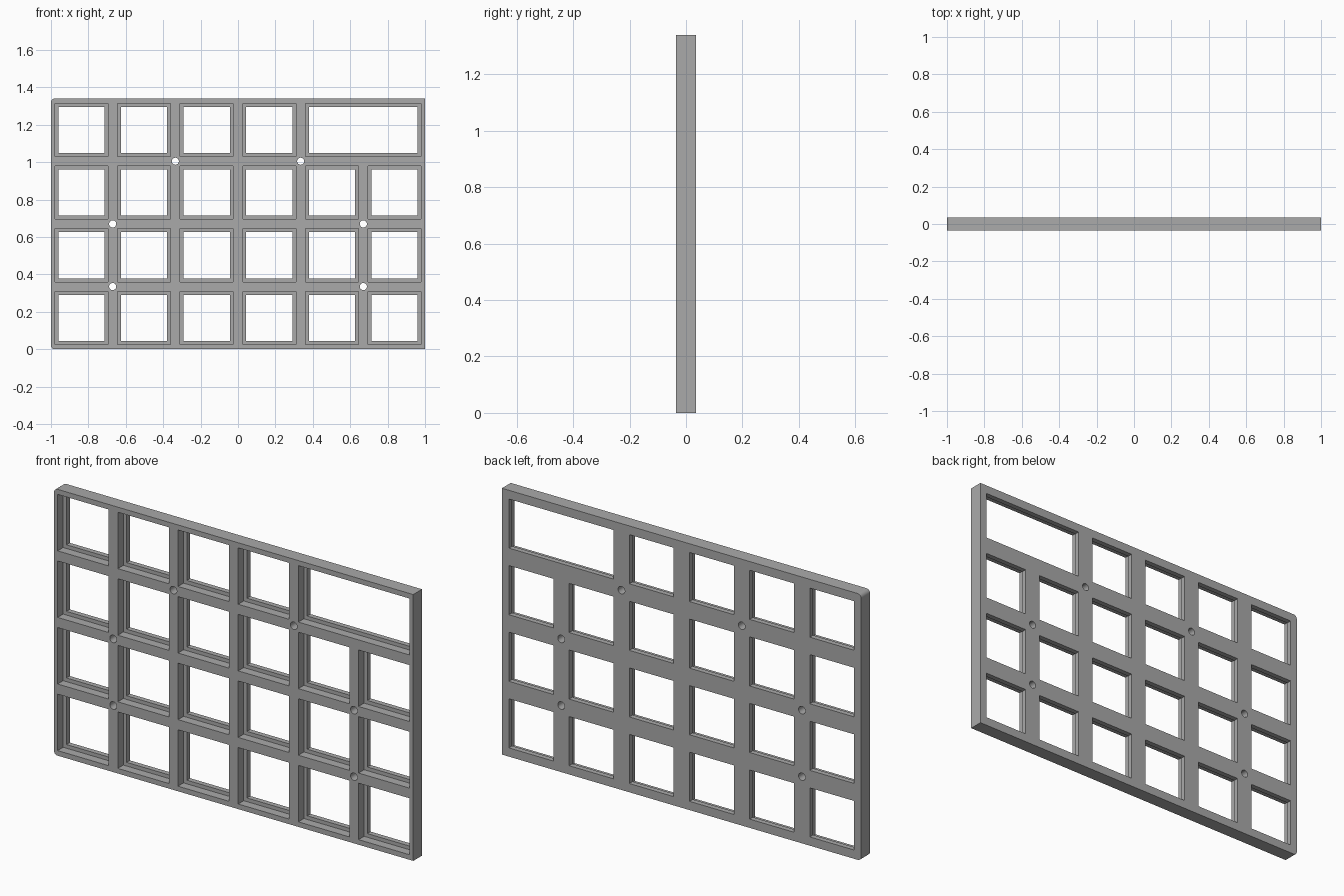
import bpy
import bmesh
from mathutils import Matrix, Vector

cube = bpy.data.objects.get("Cube")
if cube:
    bpy.data.objects.remove(cube, do_unlink=True)

PITCH, DEPTH, LIP = 0.335, 0.07, 0.026
WIDTH, HEIGHT = 2.0, 1.34
POCKET, OPENING = 0.284, 0.247
HOLE_RADIUS = 0.019
COLS, ROWS = 6, 4


def add_box(bm, centre, size):
    matrix = Matrix.Translation(centre) @ Matrix.Diagonal(Vector((*size, 1)))
    return bmesh.ops.create_cube(bm, size=1, matrix=matrix)["verts"]


def make_object(name, bm):
    mesh = bpy.data.meshes.new(name)
    bm.to_mesh(mesh)
    bm.free()
    obj = bpy.data.objects.new(name, mesh)
    bpy.context.collection.objects.link(obj)
    return obj


# Key cells as (x, z, extra width); the top right cell is double width
cells = []
for row in range(ROWS):
    z = HEIGHT / 2 + (row - (ROWS - 1) / 2) * PITCH
    for col in range(COLS):
        x = (col - (COLS - 1) / 2) * PITCH
        if row < ROWS - 1 or col < COLS - 2:
            cells.append((x, z, 0))
cells.append((2 * PITCH, z, PITCH))

# Slab with the two corners on one end rounded
bm = bmesh.new()
add_box(bm, (0, 0, HEIGHT / 2), (WIDTH, DEPTH, HEIGHT))
corners = [e for e in bm.edges if all(v.co.x < 0 for v in e.verts)
           and abs(e.verts[0].co.y - e.verts[1].co.y) > DEPTH / 2]
bmesh.ops.bevel(bm, geom=corners, offset=0.02, segments=6, profile=0.5,
                affect='EDGES')
plate = make_object("switch_plate", bm)

# Wide pockets open to the front, leaving a thin lip at the back
bm = bmesh.new()
for x, z, extra in cells:
    add_box(bm, (x, -LIP - DEPTH / 2 + DEPTH / 2, z),
            (POCKET + extra, DEPTH, POCKET))
pockets = make_object("pocket_cutter", bm)

# Narrower openings through the lip, and the round screw holes
bm = bmesh.new()
for x, z, extra in cells:
    add_box(bm, (x, 0, z), (OPENING + extra, DEPTH * 2, OPENING))
turn = Matrix.Rotation(1.570796, 4, 'X')
for side in (-1, 1):
    for col, row in ((1, 1), (2, 0), (2, -1)):
        spot = (side * col * PITCH, 0, HEIGHT / 2 + row * PITCH)
        bmesh.ops.create_cone(bm, cap_ends=True, segments=24,
                              radius1=HOLE_RADIUS, radius2=HOLE_RADIUS,
                              depth=DEPTH * 2,
                              matrix=Matrix.Translation(spot) @ turn)
openings = make_object("opening_cutter", bm)

# Cut and discard the cutters
bpy.ops.object.select_all(action='DESELECT')
bpy.context.view_layer.objects.active = plate
plate.select_set(True)
for cutter in (pockets, openings):
    cutter.hide_render = True
    mod = plate.modifiers.new("cut", 'BOOLEAN')
    mod.operation = 'DIFFERENCE'
    mod.solver = 'EXACT'
    mod.object = cutter
    bpy.ops.object.modifier_apply(modifier=mod.name)
    bpy.data.objects.remove(cutter, do_unlink=True)

# Single grey finish
grey = bpy.data.materials.new("plain_grey")
grey.use_nodes = True
colour = (0.4, 0.4, 0.4, 1)
grey.diffuse_color = colour
grey.node_tree.nodes["Principled BSDF"].inputs["Base Color"].default_value = colour
plate.data.materials.clear()
plate.data.materials.append(grey)
bpy.ops.object.shade_smooth_by_angle(angle=0.55)
